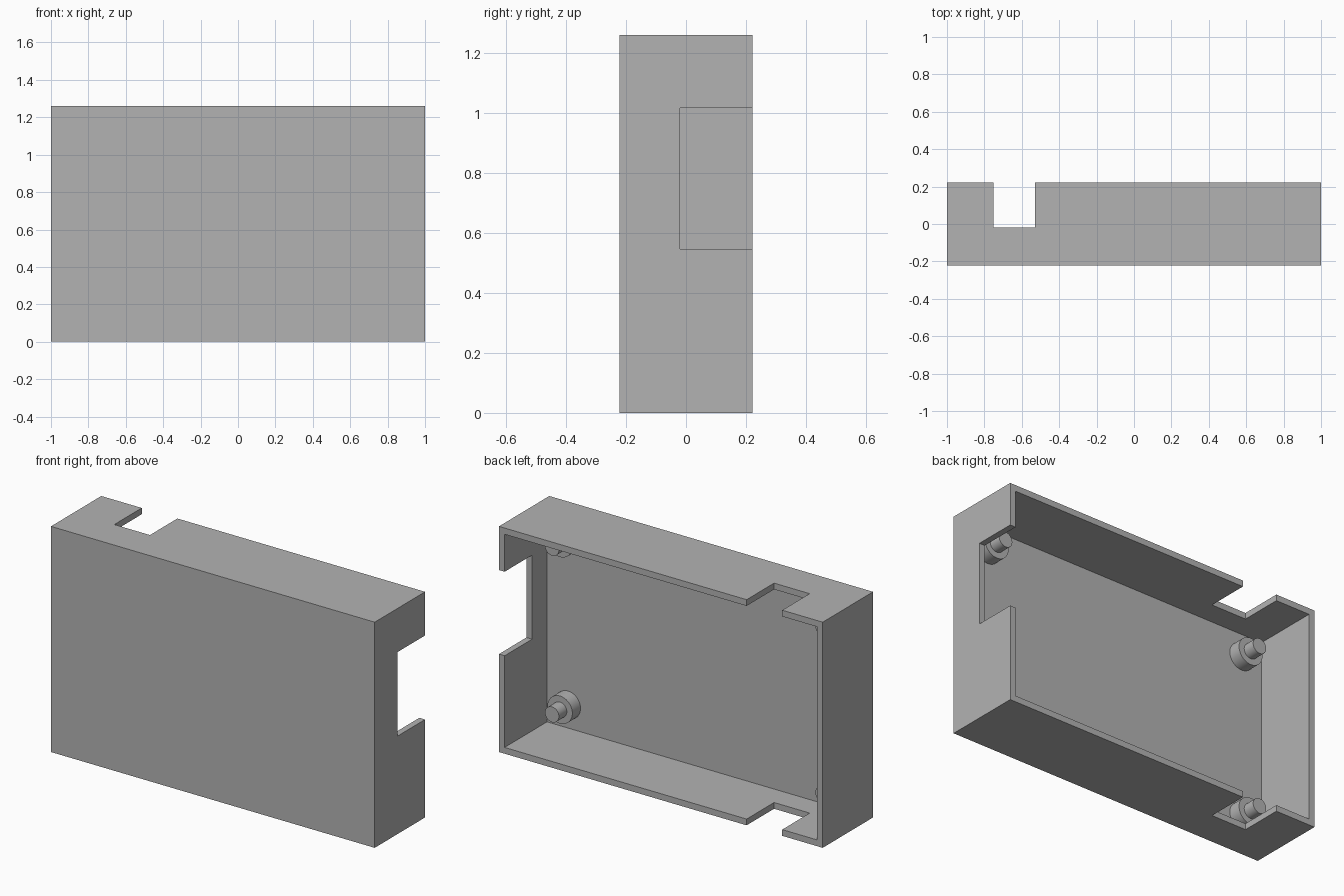
import bpy
from math import radians

if "Cube" in bpy.data.objects:
    bpy.data.objects.remove(bpy.data.objects["Cube"], do_unlink=True)

WIDTH, DEPTH, HEIGHT = 2.0, 0.444, 1.26
WALL = 0.035
FLOOR_Y = -0.152      # inner face of the front panel
NOTCH_Y = -0.02       # depth the rim notches reach
BACK = DEPTH / 2

grey = bpy.data.materials.new("plain_grey")
grey.use_nodes = True
colour = (0.45, 0.45, 0.45, 1)
grey.diffuse_color = colour
grey.node_tree.nodes["Principled BSDF"].inputs["Base Color"].default_value = colour


def box(name, low, high):
    """Axis-aligned box between two corners."""
    centre = [(a + b) / 2 for a, b in zip(low, high)]
    bpy.ops.mesh.primitive_cube_add(size=1, location=centre)
    obj = bpy.context.object
    obj.name = name
    obj.scale = [b - a for a, b in zip(low, high)]
    bpy.ops.object.transform_apply(location=False, rotation=False, scale=True)
    obj.data.materials.append(grey)
    return obj


def cut(target, cutter):
    """Subtract the cutter, then discard it."""
    mod = target.modifiers.new("cut", 'BOOLEAN')
    mod.operation = 'DIFFERENCE'
    mod.solver = 'EXACT'
    mod.object = cutter
    bpy.context.view_layer.objects.active = target
    bpy.ops.object.modifier_apply(modifier=mod.name)
    bpy.data.objects.remove(cutter, do_unlink=True)


def cylinder(name, radius, x, z, y0, y1):
    """Smooth cylinder running along y."""
    bpy.ops.mesh.primitive_cylinder_add(
        vertices=48, radius=radius, depth=y1 - y0,
        location=(x, (y0 + y1) / 2, z), rotation=(radians(90), 0, 0))
    obj = bpy.context.object
    obj.name = name
    obj.data.materials.append(grey)
    bpy.ops.object.shade_smooth_by_angle(angle=radians(30))


# Open-backed case
case = box("case_shell", (-WIDTH / 2, -BACK, 0), (WIDTH / 2, BACK, HEIGHT))
cut(case, box("cavity", (-WIDTH / 2 + WALL, FLOOR_Y, WALL),
              (WIDTH / 2 - WALL, BACK + 0.1, HEIGHT - WALL)))

# Notch through the top and bottom walls, and one through the left wall
cut(case, box("cable_notch", (-0.75, NOTCH_Y, -0.1),
              (-0.53, BACK + 0.1, HEIGHT + 0.1)))
cut(case, box("side_notch", (0.9, NOTCH_Y, 0.547), (1.1, BACK + 0.1, 1.016)))

# Stepped mounting posts in the four corners
for side, x in (("right", -0.835), ("left", 0.835)):
    for level, z in (("lower", 0.165), ("upper", HEIGHT - 0.165)):
        cylinder(f"{level}_{side}_post_base", 0.077, x, z, FLOOR_Y - 0.01, -0.08)
        cylinder(f"{level}_{side}_post_peg", 0.043, x, z, -0.09, -0.01)
